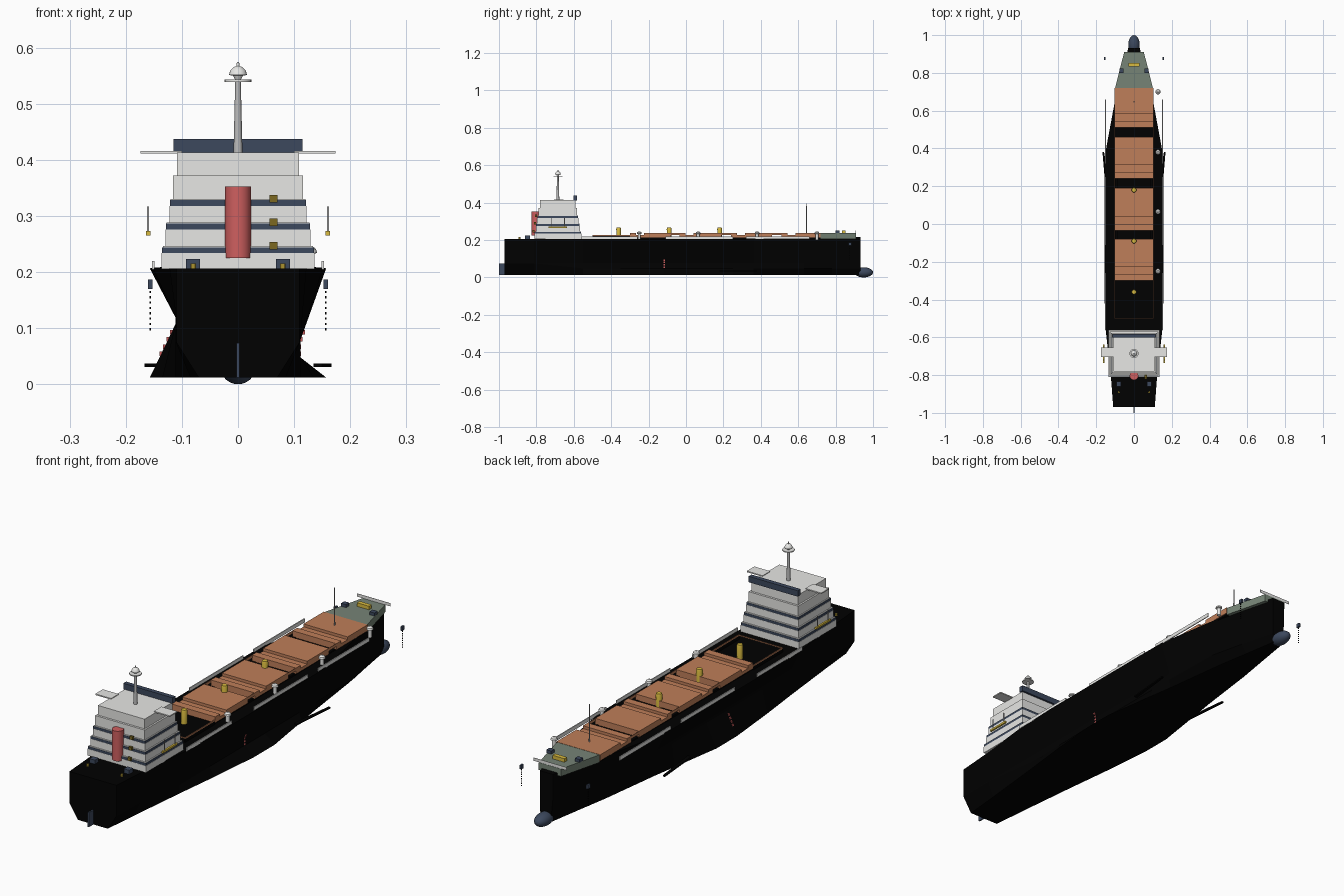
import bpy, bmesh, math
from mathutils import Matrix


def material(name, rgb):
    m = bpy.data.materials.new(name)
    m.diffuse_color = (*rgb, 1)
    return m


BLACK = material("hull black", (0.0002, 0.0002, 0.0002))
RUST = material("hatch brown", (0.52, 0.21, 0.10))
WHITE = material("off white", (0.90, 0.90, 0.88))
NAVY = material("navy", (0.045, 0.065, 0.11))
YELLOW = material("yellow", (0.70, 0.50, 0.05))
OLIVE = material("dark yellow", (0.20, 0.14, 0.015))
GREEN = material("deck green", (0.18, 0.23, 0.18))
RED = material("funnel red", (0.62, 0.115, 0.115))
GREY = material("mast grey", (0.50, 0.50, 0.50))


def finish(bm, name, mat, smooth=False):
    bmesh.ops.recalc_face_normals(bm, faces=bm.faces)
    me = bpy.data.meshes.new(name)
    bm.to_mesh(me)
    bm.free()
    me.materials.append(mat)
    ob = bpy.data.objects.new(name, me)
    bpy.context.collection.objects.link(ob)
    if smooth:
        bpy.ops.object.select_all(action='DESELECT')
        ob.select_set(True)
        bpy.context.view_layer.objects.active = ob
        bpy.ops.object.shade_smooth_by_angle(angle=math.radians(35))
    return ob


def box(name, x0, x1, y0, y1, z0, z1, mat):
    bm = bmesh.new()
    mtx = (Matrix.Translation(((x0 + x1) / 2, (y0 + y1) / 2, (z0 + z1) / 2))
           @ Matrix.Diagonal((abs(x1 - x0), y1 - y0, z1 - z0, 1)))
    bmesh.ops.create_cube(bm, size=1, matrix=mtx)
    return finish(bm, name, mat)


def lathe(name, x, y, profile, mat, n=20):
    """Turned part from (radius, z) rings."""
    bm = bmesh.new()
    rings = [[bm.verts.new((x + r * math.cos(2 * math.pi * i / n),
                            y + r * math.sin(2 * math.pi * i / n), z))
              for i in range(n)] for r, z in profile]
    for a, b in zip(rings, rings[1:]):
        for i in range(n):
            j = (i + 1) % n
            bm.faces.new((a[i], a[j], b[j], b[i]))
    bm.faces.new(rings[0][::-1])
    bm.faces.new(rings[-1])
    return finish(bm, name, mat, True)


def prism(name, outline, z0, z1, mat):
    bm = bmesh.new()
    lo = [bm.verts.new((x, y, z0)) for x, y in outline]
    hi = [bm.verts.new((x, y, z1)) for x, y in outline]
    for i in range(len(lo)):
        j = (i + 1) % len(lo)
        bm.faces.new((lo[i], lo[j], hi[j], hi[i]))
    bm.faces.new(lo[::-1])
    bm.faces.new(hi)
    return finish(bm, name, mat)


# Hull: waisted sections (y, deck half width, bottom half width) lofted along the length
stations = [(-0.97, 0.11, 0.07), (-0.81, 0.122, 0.085), (-0.55, 0.151, 0.112),
            (-0.35, 0.157, 0.135), (-0.115, 0.157, 0.157), (0.02, 0.157, 0.157),
            (0.25, 0.157, 0.122), (0.36, 0.155, 0.105), (0.63, 0.105, 0.07),
            (0.78, 0.07, 0.045), (0.933, 0.03, 0.02)]
bm = bmesh.new()
rings = []
for y, h, b in stations:
    top = 0.206 + 0.01 * max(0, y - 0.3) / 0.6
    w = min(h, 0.111)
    pts = [(h, top), (w, 0.078), (w, 0.075 if y < -0.8 else 0.048), (b, 0.012), (-b, 0.012),
           (-w, 0.075 if y < -0.8 else 0.108), (-w, 0.118), (-h, top)]
    rings.append([bm.verts.new((x, y, z)) for x, z in pts])
for a, b in zip(rings, rings[1:]):
    for i in range(8):
        j = (i + 1) % 8
        bm.faces.new((a[i], a[j], b[j], b[i]))
bm.faces.new(rings[0])
bm.faces.new(rings[-1][::-1])
finish(bm, "hull", BLACK)

# Bulbous bow and rudder
bm = bmesh.new()
bmesh.ops.create_uvsphere(bm, u_segments=24, v_segments=12, radius=1,
                          matrix=Matrix.Translation((0, 0.95, 0.027))
                          @ Matrix.Diagonal((0.03, 0.05, 0.027, 1)))
finish(bm, "bulbous_bow", NAVY, True)
box("rudder", -0.003, 0.003, -1.0, -0.965, 0.012, 0.073, NAVY)

# Forecastle with windlass and bulwark
prism("forecastle", [(-0.1, 0.72), (0.1, 0.72), (0.052, 0.91), (-0.052, 0.91)], 0.205, 0.237, GREEN)
box("bow_bulwark", -0.078, 0.078, 0.9075, 0.909, 0.237, 0.25, WHITE)
box("windlass", -0.028, 0.028, 0.835, 0.853, 0.237, 0.252, YELLOW)
for s in (-1, 1):
    box("mooring_winch", s * 0.055, s * 0.078, 0.80, 0.822, 0.237, 0.25, NAVY)

# Cargo hold coaming and folding hatch covers
for s in (-1, 1):
    box("coaming_side", s * 0.1, s * 0.103, -0.5, -0.3, 0.205, 0.221, BLACK)
    box("coaming_rail", s * 0.1, s * 0.104, -0.5, -0.3, 0.221, 0.226, RUST)
    box("hatch_coaming", s * 0.085, s * 0.099, -0.3, 0.72, 0.205, 0.214, BLACK)
    for y0, y1 in [(-0.08, -0.035), (0.19, 0.24), (0.46, 0.51)]:
        box("hatch_rail", s * 0.101, s * 0.103, y0, y1, 0.226, 0.238, RUST)
box("coaming_end", -0.104, 0.104, -0.5, -0.497, 0.221, 0.226, RUST)
for y0, y1 in [(-0.3, -0.08), (-0.035, 0.19), (0.24, 0.46), (0.51, 0.72)]:
    box("hatch_cover", -0.103, 0.103, y0, y1, 0.212, 0.226, RUST)
    box("folded_panel_aft", -0.103, 0.103, y0, y0 + 0.032, 0.226, 0.238, RUST)
    box("raised_panel", -0.103, 0.103, y0 + 0.075, y1, 0.226, 0.238, RUST)

# Deck posts, foremast and ventilators
for y in (-0.36, -0.09, 0.18):
    lathe("deck_crane_post", 0, y, [(0.012, 0.205), (0.013, 0.258), (0.011, 0.266)], YELLOW, 12)
lathe("foremast", 0, 0.645, [(0.003, 0.226), (0.002, 0.395)], GREY, 8)
for y in (-0.25, 0.065, 0.38, 0.7):
    lathe("ventilator", 0.127, y, [(0.008, 0.2), (0.008, 0.232), (0.014, 0.234),
                                   (0.012, 0.241), (0.005, 0.246)], WHITE, 14)

for s in (-1, 1):
    # Side rails, fins, draft marks and anchors
    for y0, y1 in [(-0.56, -0.26), (-0.11, 0.25), (0.32, 0.66)]:
        box("side_rail", s * 0.149, s * 0.153, y0, y1, 0.204, 0.22, WHITE)
    prism("stabiliser_fin", [(s * x, y) for x, y in
                             ((0.135, 0.18), (0.15, 0.18), (0.167, 0.38), (0.158, 0.38))],
          0.031, 0.037, BLACK)
    for k in range(4):
        z = 0.05 + 0.013 * k
        if s > 0:
            x = 0.111 + max(0, z + 0.008 - 0.078) * 0.36
        else:
            x = 0.111 + max(0, 0.108 - z) * 0.479
        box("draft_mark", s * (x - 0.004), s * (x + 0.0015), -0.12, -0.112, z, z + 0.008, RED)
    box("anchor", s * 0.152, s * 0.16, 0.868, 0.884, 0.17, 0.187, NAVY)
    for k in range(8):
        z = 0.096 + 0.0095 * k
        box("anchor_chain", s * 0.155, s * 0.158, 0.874, 0.878, z, z + 0.004, BLACK)
    # Aft winches and bollards
    box("aft_winch", s * 0.068, s * 0.093, -0.86, -0.835, 0.205, 0.223, NAVY)
    lathe("aft_bollard", s * 0.08, -0.89, [(0.005, 0.205), (0.005, 0.215)], YELLOW, 10)
    # Davits and lifeboats beside the deckhouse
    for y in (-0.65, -0.72):
        box("davit", s * 0.159, s * 0.162, y - 0.002, y + 0.002, 0.272, 0.317, GREY)
    box("lifeboat", s * 0.156, s * 0.164, -0.735, -0.637, 0.265, 0.273, YELLOW)
    # Bridge wings
    box("bridge_wing", s * 0.1, s * 0.174, -0.705, -0.655, 0.411, 0.416, WHITE)

# Deckhouse: stacked, stepped-in tiers with window bands
tiers = [(0.136, -0.81, -0.56, 0.205, 0.234), (0.129, -0.803, -0.568, 0.246, 0.276),
         (0.122, -0.796, -0.576, 0.288, 0.318), (0.116, -0.789, -0.583, 0.33, 0.372),
         (0.109, -0.78, -0.592, 0.372, 0.413)]
for i, (h, y0, y1, z0, z1) in enumerate(tiers):
    box("deckhouse_tier", -h, h, y0, y1, z0, z1, WHITE)
    if i < 3:
        box("window_band", -h + 0.001, h - 0.001, y0 + 0.001, y1 - 0.001, z1, z1 + 0.01, NAVY)
        box("tier_ledge", -h + 0.002, h - 0.002, y0 + 0.002, y1 - 0.002, z1 + 0.01, z1 + 0.012, WHITE)
        box("stair_landing", 0.056, 0.07, y0 - 0.01, y0, z1 + 0.006, z1 + 0.019, OLIVE)
box("bridge_windows", -0.115, 0.115, -0.602, -0.583, 0.412, 0.437, NAVY)

# Funnel and radar mast
lathe("funnel", 0, -0.803, [(0.023, 0.225), (0.023, 0.352)], RED, 24)
lathe("radar_mast", 0, -0.685, [(0.008, 0.413), (0.005, 0.54)], GREY, 14)
lathe("radar_platform", 0, -0.685, [(0.024, 0.539), (0.024, 0.543)], WHITE)
lathe("radar_dome", 0, -0.685, [(0.004, 0.54), (0.009, 0.55), (0.016, 0.551), (0.014, 0.559),
                                (0.008, 0.565), (0.003, 0.567), (0.002, 0.574)], WHITE)
